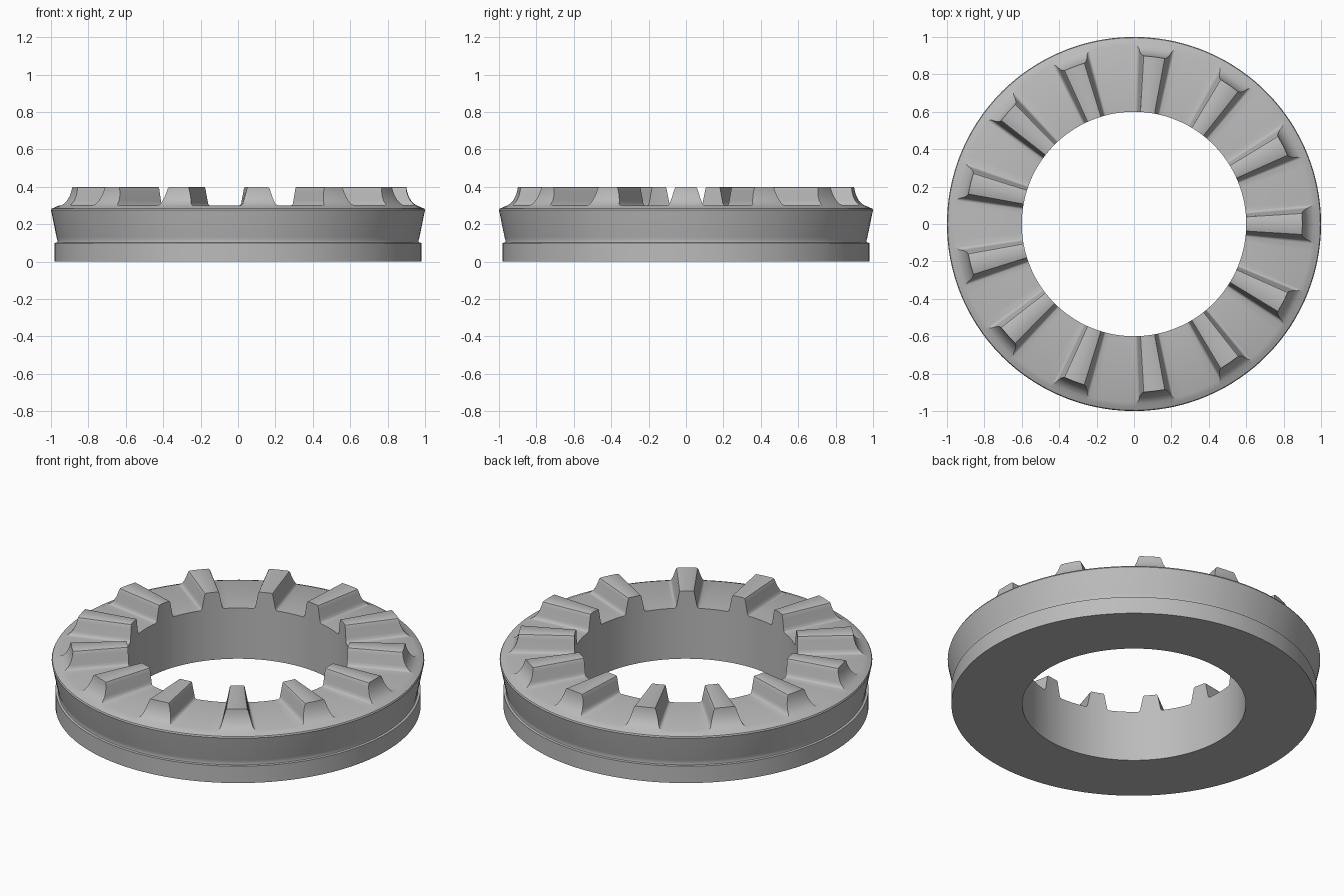
import bpy, bmesh
from math import radians, cos, sin

cube = bpy.data.objects.get("Cube")
if cube:
    bpy.data.objects.remove(cube, do_unlink=True)

TEETH = 13
PITCH = 360 / TEETH
BORE = 0.6

# Plain grey metal
steel = bpy.data.materials.new("grey_steel")
steel.use_nodes = True
grey = (0.5, 0.5, 0.5, 1)
steel.diffuse_color = grey
steel.node_tree.nodes["Principled BSDF"].inputs["Base Color"].default_value = grey

# Outer wall below the teeth: foot, groove, flared rim and rounded lip
BODY = [(0.98, 0), (0.98, 0.1), (0.967, 0.102), (0.965, 0.113), (0.97, 0.13),
        (0.997, 0.262), (1.0, 0.275), (0.996, 0.283), (0.978, 0.291)]

# Hollow curve on the outside of the teeth, from floor to tip (radius, height)
CROWN = [(0.955, 0.3), (0.94, 0.31), (0.925, 0.326), (0.912, 0.35),
         (0.904, 0.375), (0.9, 0.4)]

# One tooth flank: degrees from the tooth centre, height
FLANK = [(3.2, 0.4), (3.6, 0.397), (3.9, 0.389), (4.15, 0.375), (4.6, 0.35),
         (5.05, 0.326), (5.35, 0.31), (5.75, 0.303), (6.3, 0.3)]


def crown_radius(z):
    for (r0, z0), (r1, z1) in zip(CROWN, CROWN[1:]):
        if z <= z1:
            return r0 + (r1 - r0) * (z - z0) / (z1 - z0)
    return CROWN[-1][0]


# Heights round one tooth and the gap after it
gap = PITCH / 2 - FLANK[-1][0]
one_tooth = [(-a, z) for a, z in reversed(FLANK)] + [(0, 0.4)] + FLANK
one_tooth += [(FLANK[-1][0] + gap * i / 3, 0.3) for i in range(1, 6)]
levels = sorted({z for _, z in FLANK} | {z for _, z in CROWN})

# Sweep the section round the axis, clipping its top to the tooth height
bm = bmesh.new()
sections = []
for k in range(TEETH):
    for offset, h in one_tooth:
        a = radians(k * PITCH + offset)
        outline = BODY + [(crown_radius(min(z, h)), min(z, h)) for z in levels]
        outline += [(BORE, h), (BORE, 0)]
        made = {}
        for p in outline:
            if p not in made:
                made[p] = bm.verts.new((p[0] * cos(a), p[0] * sin(a), p[1]))
        sections.append([made[p] for p in outline])

for i, here in enumerate(sections):
    there = sections[(i + 1) % len(sections)]
    for j in range(len(here)):
        n = (j + 1) % len(here)
        corners = list(dict.fromkeys((here[j], there[j], there[n], here[n])))
        if len(corners) > 2:
            bm.faces.new(corners)

bmesh.ops.recalc_face_normals(bm, faces=bm.faces)
mesh = bpy.data.meshes.new("toothed_ring")
bm.to_mesh(mesh)
bm.free()
mesh.materials.append(steel)

ring = bpy.data.objects.new("toothed_ring", mesh)
bpy.context.collection.objects.link(ring)
bpy.ops.object.select_all(action='DESELECT')
ring.select_set(True)
bpy.context.view_layer.objects.active = ring
bpy.ops.object.shade_smooth_by_angle(angle=radians(32))
